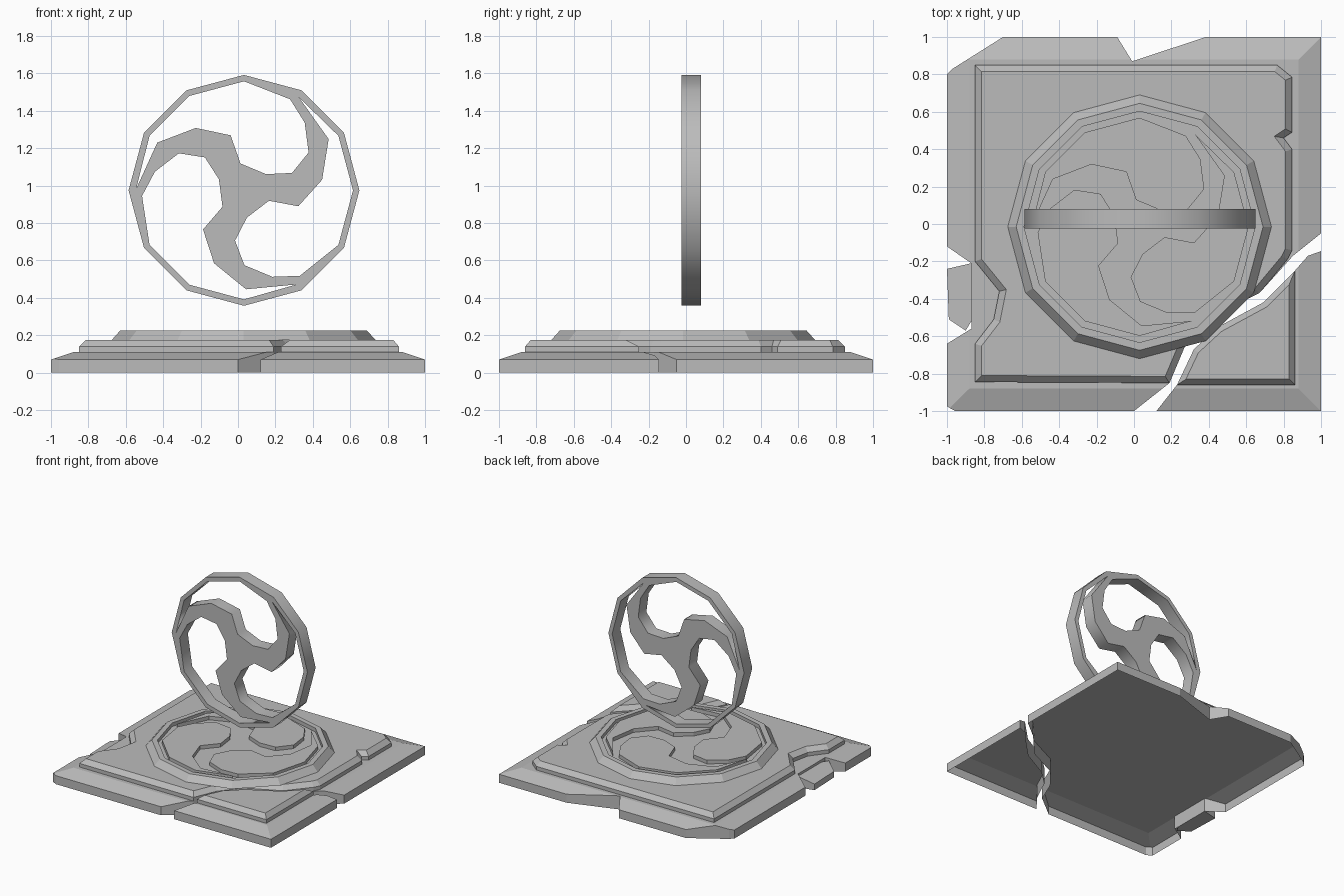
import bpy, bmesh, math
from mathutils import Matrix, Vector

if "Cube" in bpy.data.objects:
    bpy.data.objects.remove(bpy.data.objects["Cube"])

stone = bpy.data.materials.new("grey stone")
stone.use_nodes = True
colour = (0.5, 0.5, 0.5, 1)
stone.diffuse_color = colour
stone.node_tree.nodes["Principled BSDF"].inputs["Base Color"].default_value = colour

CENTRE = Vector((0.03, -0.015, 0))


def add_object(name, mesh):
    if not mesh.materials:
        mesh.materials.append(stone)
    obj = bpy.data.objects.new(name, mesh)
    bpy.context.collection.objects.link(obj)
    return obj


def prism(bm, points, z0, z1, inset=0.0, rise=0.0):
    """Extrude an outline upwards and optionally chamfer its top edge."""
    face = bm.faces.new([bm.verts.new((x, y, z0)) for x, y in points])
    face.normal_update()
    if face.normal.z > 0:
        face.normal_flip()
    top = bmesh.ops.extrude_face_region(bm, geom=[face], use_keep_orig=True)["geom"]
    bmesh.ops.translate(bm, verts=[v for v in top if isinstance(v, bmesh.types.BMVert)],
                        vec=(0, 0, z1 - z0))
    lid = next(f for f in top if isinstance(f, bmesh.types.BMFace))
    bmesh.ops.recalc_face_normals(bm, faces=bm.faces[:])
    if inset:
        bmesh.ops.inset_region(bm, faces=[lid], thickness=inset, depth=rise,
                               use_even_offset=True)


def build(name, outlines, z0, z1, inset=0.0, rise=0.0):
    bm = bmesh.new()
    for points in outlines:
        prism(bm, points, z0, z1, inset, rise)
    mesh = bpy.data.meshes.new(name)
    bm.to_mesh(mesh)
    bm.free()
    return add_object(name, mesh)


def turn(points, degrees):
    rot = Matrix.Rotation(math.radians(degrees), 2)
    return [tuple(rot @ Vector(p)) for p in points]


def ring(radius, sides=12):
    return turn_all(radius, [i * 360 / sides for i in range(sides)])


def turn_all(radius, angles):
    return [(radius * math.cos(math.radians(a)), radius * math.sin(math.radians(a)))
            for a in angles]


# Broken edges and the crack that splits off one corner
crack_main = [(0.85, -0.17), (0.67, -0.37), (0.4, -0.5), (0.27, -0.66), (0.19, -0.85)]
crack_corner = [(0.23, -0.86), (0.32, -0.67), (0.45, -0.55), (0.69, -0.42), (0.86, -0.25)]
breaks = [
    [(-1.1, 0.72), (-1, 0.8), (-0.97, 0.83), (-0.7, 1), (-0.6, 1.06), (-1.1, 1.1)],
    [(-0.14, 1.08), (-0.09, 1), (-0.01, 0.87), (0.385, 1), (0.6, 1.08)],
    [(-1.1, -0.92), (-0.92, -1.02), (-1.1, -1.1)],
    [(-1.1, -0.06), (-1, -0.12), (-0.87, -0.21), (-0.87, -0.56), (-1, -0.64), (-1.1, -0.7)],
    [(1.1, 0.03)] + crack_main + [(0, -1), (-0.1, -1.08), (0.08, -1.08), (0.12, -1)]
    + crack_corner + [(0.93, -0.17), (1, -0.145), (1.1, -0.12)],
]

# Bottom slab: chamfered square, broken, open underneath
square = [(-1, -1), (1, -1), (1, 1), (-1, 1)]
slab = build("bottom_slab", [square], 0, 0.07, 0.12, 0.04)
cutter = build("slab_break_cutter", breaks, -0.2, 0.4)
cutter.hide_render = True
cut = slab.modifiers.new("breaks", "BOOLEAN")
cut.operation = "DIFFERENCE"
cut.solver = "EXACT"
cut.object = cutter
graph = bpy.context.evaluated_depsgraph_get()
slab_mesh = bpy.data.meshes.new_from_object(slab.evaluated_get(graph))
slab.modifiers.clear()
slab.data = slab_mesh
bpy.data.objects.remove(cutter)
bm = bmesh.new()
bm.from_mesh(slab_mesh)
bm.normal_update()
under = [f for f in bm.faces if f.normal.z < -0.9]
bmesh.ops.delete(bm, geom=under, context="FACES")
bm.to_mesh(slab_mesh)
bm.free()

# Loose chip in the left edge
chip = build("loose_chip", [[(-1, -0.24), (-0.87, -0.21), (-0.87, -0.52), (-0.9, -0.57),
                             (-0.99, -0.51)]], 0, 0.09)
for v in chip.data.vertices:
    if v.co.x < -0.95 and v.co.z > 0.05:
        v.co.z = 0.05

# Upper plate and its split corner
plate = ([(-0.85, 0.85), (0.765, 0.85), (0.845, 0.785), (0.845, 0.49), (0.8, 0.46),
          (0.845, 0.4), (0.845, -0.14)] + [(0.82, -0.19)] + crack_main[1:]
         + [(-0.85, -0.845), (-0.85, -0.64), (-0.75, -0.51), (-0.72, -0.36), (-0.85, -0.2)])
build("upper_plate", [plate], 0.11, 0.14, 0.035, 0.035)
build("upper_plate_corner", [crack_corner + [(0.86, -0.86)]], 0.11, 0.14, 0.03, 0.035)

# One opening between two swirling arms and the rim, repeated three times
opening = [(-0.545, -0.03), (-0.476, 0.1), (-0.348, 0.198), (-0.209, 0.176),
           (-0.134, 0.059), (-0.115, -0.088), (-0.219, -0.209), (-0.16, -0.39),
           (0.011, -0.529), (0.283, -0.503)] + turn_all(0.583, [270, 240, 210])
openings = [turn(opening, a) for a in (0, 120, 240)]

# Round dais: chamfered rim with a sunken floor
profile = [(0.705, 0.175), (0.66, 0.225), (0.618, 0.225), (0.618, 0.195)]
bm = bmesh.new()
loops = [[bm.verts.new((x, y, z)) for x, y in ring(r)] for r, z in profile]
for low, high in zip(loops, loops[1:]):
    for i in range(12):
        j = (i + 1) % 12
        bm.faces.new((low[i], low[j], high[j], high[i]))
bm.faces.new(loops[-1])
mesh = bpy.data.meshes.new("dais_rim")
bm.to_mesh(mesh)
bm.free()
add_object("dais_rim", mesh).location = CENTRE

# Raised panels leave a socket shaped like the wheel
build("dais_panels", openings, 0.195, 0.225).location = CENTRE

# Floating wheel: filled outline with three openings
curve = bpy.data.curves.new("wheel_outline", "CURVE")
curve.dimensions = "2D"
curve.fill_mode = "BOTH"
curve.extrude = 0.053
for points in [ring(0.617)] + openings:
    spline = curve.splines.new("POLY")
    spline.points.add(len(points) - 1)
    for p, (x, y) in zip(spline.points, points):
        p.co = (x, y, 0, 1)
    spline.use_cyclic_u = True
helper = bpy.data.objects.new("wheel_outline", curve)
bpy.context.collection.objects.link(helper)
graph = bpy.context.evaluated_depsgraph_get()
mesh = bpy.data.meshes.new_from_object(helper.evaluated_get(graph))
bpy.data.objects.remove(helper)
bm = bmesh.new()
bm.from_mesh(mesh)
bmesh.ops.remove_doubles(bm, verts=bm.verts[:], dist=0.0005)
bmesh.ops.recalc_face_normals(bm, faces=bm.faces[:])
bm.to_mesh(mesh)
bm.free()
wheel = add_object("swirl_wheel", mesh)
wheel.location = (0.032, 0.028, 0.975)
wheel.rotation_euler.x = math.pi / 2
